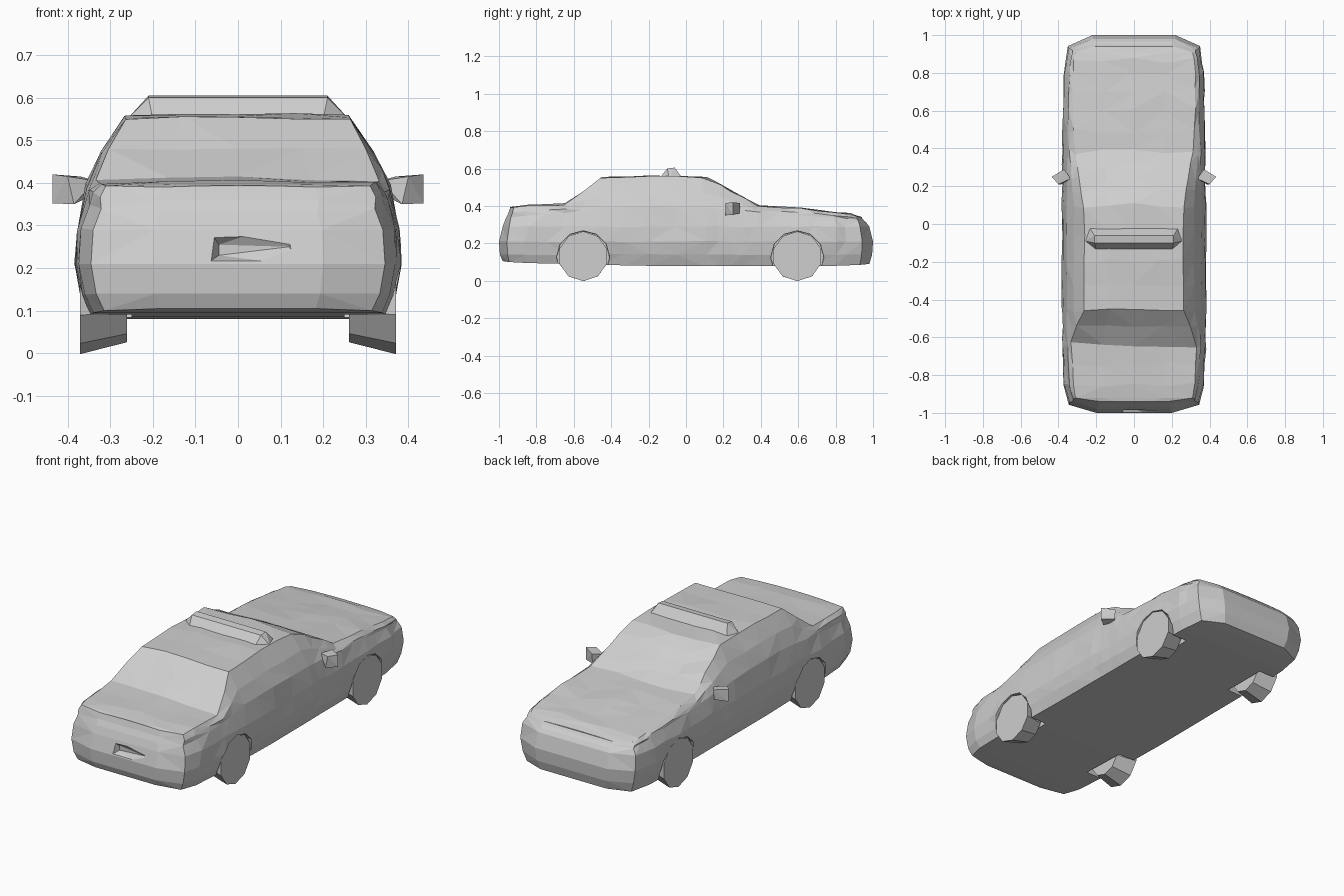
import bpy, bmesh, math, random
from mathutils import Vector, Matrix

random.seed(4)
if "Cube" in bpy.data.objects:
    bpy.data.objects.remove(bpy.data.objects["Cube"])

grey = bpy.data.materials.new("light grey")
grey.use_nodes = True
COLOUR = (0.62, 0.62, 0.62, 1)
grey.diffuse_color = COLOUR
for node in grey.node_tree.nodes:
    if node.type == "BSDF_PRINCIPLED":
        node.inputs["Base Color"].default_value = COLOUR
        node.inputs["Roughness"].default_value = 0.8


def finish(bm, name):
    bmesh.ops.recalc_face_normals(bm, faces=bm.faces)
    mesh = bpy.data.meshes.new(name)
    bm.to_mesh(mesh)
    bm.free()
    mesh.materials.append(grey)
    obj = bpy.data.objects.new(name, mesh)
    bpy.context.collection.objects.link(obj)
    return obj


def hull(points, name):
    bm = bmesh.new()
    for p in points:
        bm.verts.new(p)
    bmesh.ops.convex_hull(bm, input=bm.verts[:])
    return finish(bm, name)


def drum(name, centre, r_in, r_out, depth, sides, turn=0.0):
    """Cylinder along x; r_out is the radius on the side facing away from the body."""
    bm = bmesh.new()
    side = 1 if centre[0] > 0 else -1
    bmesh.ops.create_cone(bm, cap_ends=True, segments=sides, radius1=r_in,
                          radius2=r_out, depth=depth)
    m = Matrix.Rotation(side * math.pi / 2, 4, "Y") @ Matrix.Rotation(turn, 4, "Z")
    bmesh.ops.transform(bm, matrix=Matrix.Translation(centre) @ m, verts=bm.verts)
    return finish(bm, name)


def cut(target, cutter):
    cutter.hide_render = True
    mod = target.modifiers.new("cut", "BOOLEAN")
    mod.operation, mod.solver, mod.object = "DIFFERENCE", "EXACT", cutter
    bpy.context.view_layer.objects.active = target
    bpy.ops.object.modifier_apply(modifier=mod.name)
    bpy.data.objects.remove(cutter)


# Body stations from tail to nose: y, half width, belt z, top half width, top z, floor z
STATIONS = [
    (-.98, .20, .33, .18, .39, .105),
    (-.945, .345, .34, .31, .393, .10),
    (-.85, .372, .35, .32, .40, .095),
    (-.64, .382, .365, .335, .407, .09),
    (-.46, .383, .39, .267, .55, .085),
    (-.20, .383, .395, .262, .557, .08),
    (.10, .382, .39, .265, .553, .08),
    (.24, .38, .38, .29, .475, .08),
    (.38, .38, .365, .315, .402, .08),
    (.60, .378, .35, .325, .385, .08),
    (.80, .372, .34, .325, .365, .08),
    (.93, .35, .32, .31, .347, .085),
    (.98, .22, .31, .21, .337, .09),
]
# How far each point of an end section leans outwards, floor to top
LEAN = [0, 0, .015, .02, 0, -.015, -.03, -.04, -.04, -.04]


def section(y, w, belt, tw, tz, floor):
    bx = w * .93
    return [(0, y, floor), (w * .91, y, floor), (w * .965, y, .14), (w, y, .21),
            (w * .985, y, .29), (bx, y, belt),
            ((bx + tw) / 2 + .008, y, (belt + tz) / 2),
            (tw, y, tz), (tw / 2, y, tz + .003), (0, y, tz + .004)]


def build_body():
    # Extra stations midway along the long panels
    stations = []
    for a, b in zip(STATIONS, STATIONS[1:]):
        stations.append(a)
        if b[0] - a[0] > .12:
            stations.append(tuple((p + q) / 2 for p, q in zip(a, b)))
    stations.append(STATIONS[-1])
    last = len(stations) - 1
    bm = bmesh.new()
    rings = []
    for k, st in enumerate(stations):
        half = section(*st)
        n = len(half)
        lean = {0: 1, 1: .6, last - 1: .6, last: 1}.get(k, 0)
        sign = 1 if st[0] > 0 else -1
        ring = []
        order = [(i, 1) for i in range(n)] + [(i, -1) for i in range(n - 2, 0, -1)]
        for i, side in order:
            x, y, z = half[i]
            p = Vector((x * side, y + sign * lean * LEAN[i], z))
            # Slightly dented panels
            if i > 1 and not lean:
                p += Vector((random.uniform(-.004, .003) * side,
                             random.uniform(-.015, .015),
                             random.uniform(-.004, .004)))
            ring.append(bm.verts.new(p))
        rings.append(ring)
    count = len(rings[0])
    for a, b in zip(rings, rings[1:]):
        for i in range(count):
            j = (i + 1) % count
            bm.faces.new((a[i], a[j], b[j], b[i]))
    # Tail and nose panels
    for r in (rings[0], rings[-1]):
        bm.faces.new((r[0], r[1], r[-1]))
        for i in range(1, n - 2):
            bm.faces.new((r[i], r[i + 1], r[count - i - 1], r[count - i]))
        bm.faces.new((r[n - 2], r[n - 1], r[n]))
    bmesh.ops.triangulate(bm, faces=bm.faces[:])
    return finish(bm, "car_body")


body = build_body()

# Wheels in their arches
for end, wy in (("tail", -.55), ("nose", .595)):
    for side, word in ((1, "left"), (-1, "right")):
        cut(body, drum("arch_cutter", (side * .38, wy, .125), .14, .145, .26, 12))
        drum(f"{end}_wheel_{word}", (side * .316, wy, .131), .105, .133, .11, 10, .31)

# Sunken plate recess in the tail
cut(body, hull([(-.08, -1.03, .31), (-.08, -1.03, .205), (.15, -1.03, .32),
                (.15, -1.03, .205), (-.045, -.965, .255), (-.045, -.965, .23),
                (.12, -.985, .25)], "recess_cutter"))

# Roof light bar, tapered to its ridge
bar = []
for side in (-1, 1):
    for x, y, z in ((.20, -.14, .55), (.21, -.10, .60), (.21, -.06, .605),
                    (.235, -.02, .55), (.26, -.09, .55)):
        bar.append((side * x, y, z))
hull(bar, "roof_light_bar")

# Door mirrors
for side, word in ((1, "left"), (-1, "right")):
    hull([(side * x, y, z) for x, y, z in (
        (.435, .25, .42), (.435, .25, .352), (.40, .21, .415), (.385, .21, .35),
        (.37, .29, .415), (.37, .285, .36), (.335, .24, .405), (.345, .25, .37))],
        f"mirror_{word}")
